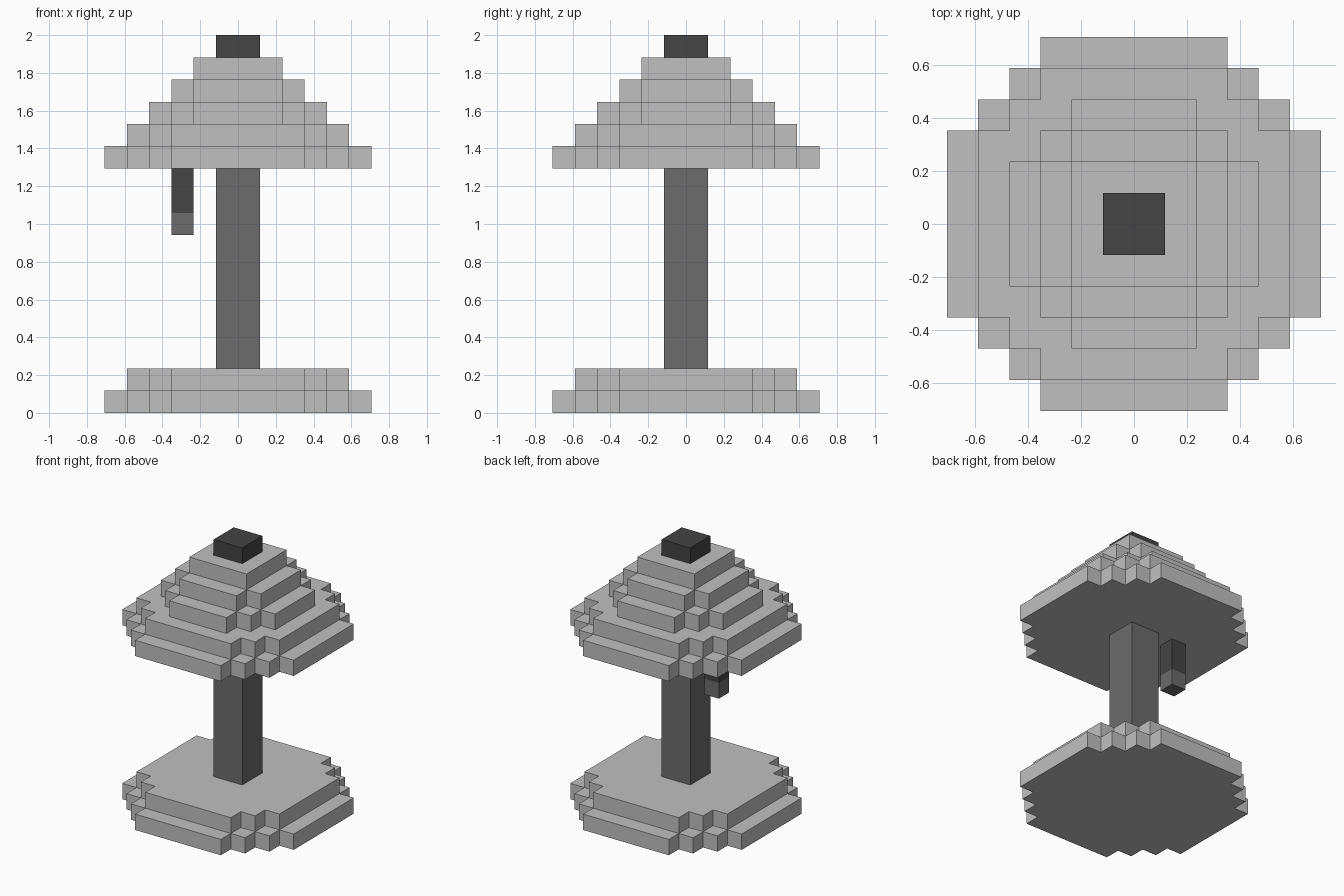
import bpy, bmesh

if "Cube" in bpy.data.objects:
    bpy.data.objects.remove(bpy.data.objects["Cube"])

U = 2 / 17  # one block


def material(name, v):
    m = bpy.data.materials.new(name)
    m.diffuse_color = (v, v, v, 1)
    m.use_nodes = True
    m.node_tree.nodes["Principled BSDF"].inputs["Base Color"].default_value = m.diffuse_color
    return m


LIGHT = material("light_grey", 0.527)
MID = material("mid_grey", 0.150)
DARK = material("dark_grey", 0.058)


def stepped_outline(outer, inner):
    """Square with stair-stepped corners, going round by quarter turns."""
    quarter = [(outer, inner)]
    for i in range(outer - inner):
        x, y = outer - i - 1, inner + i
        quarter += [(x, y), (x, y + 1)]
    pts = []
    for _ in range(4):
        pts += quarter
        quarter = [(-y, x) for x, y in quarter]
    return pts


def part(name, mat, layers, centre=(0, 0)):
    """Stack of prisms; each layer is (outline, z0, z1) in blocks."""
    bm = bmesh.new()
    for pts, z0, z1 in layers:
        base = bm.faces.new([bm.verts.new(((x + centre[0]) * U, (y + centre[1]) * U, z0 * U))
                             for x, y in pts])
        ext = bmesh.ops.extrude_face_region(bm, geom=[base], use_keep_orig=True)
        top = [v for v in ext["geom"] if isinstance(v, bmesh.types.BMVert)]
        bmesh.ops.translate(bm, verts=top, vec=(0, 0, (z1 - z0) * U))
    bmesh.ops.recalc_face_normals(bm, faces=bm.faces[:])
    me = bpy.data.meshes.new(name)
    bm.to_mesh(me)
    bm.free()
    me.materials.append(mat)
    ob = bpy.data.objects.new(name, me)
    bpy.context.collection.objects.link(ob)
    return ob


square = stepped_outline(1, 1)
block = [(x / 2, y / 2) for x, y in square]

# Foot and shade, stepped layers
part("lamp_foot", LIGHT, [(stepped_outline(6, 3), 0, 1), (stepped_outline(5, 3), 1, 2)])
steps = [(6, 3), (5, 3), (4, 2), (3, 2), (2, 2)]
part("lamp_shade", LIGHT,
     [(stepped_outline(*s), 11 + i, 12 + i) for i, s in enumerate(steps)])

# Post and top knob
part("lamp_post", MID, [(square, 2, 11)])
part("top_knob", DARK, [(square, 16, 17)])

# Pull cord with its handle
part("pull_cord", DARK, [(block, 9, 11)], (-2.5, 0.5))
part("pull_handle", MID, [(block, 8, 9)], (-2.5, 0.5))
